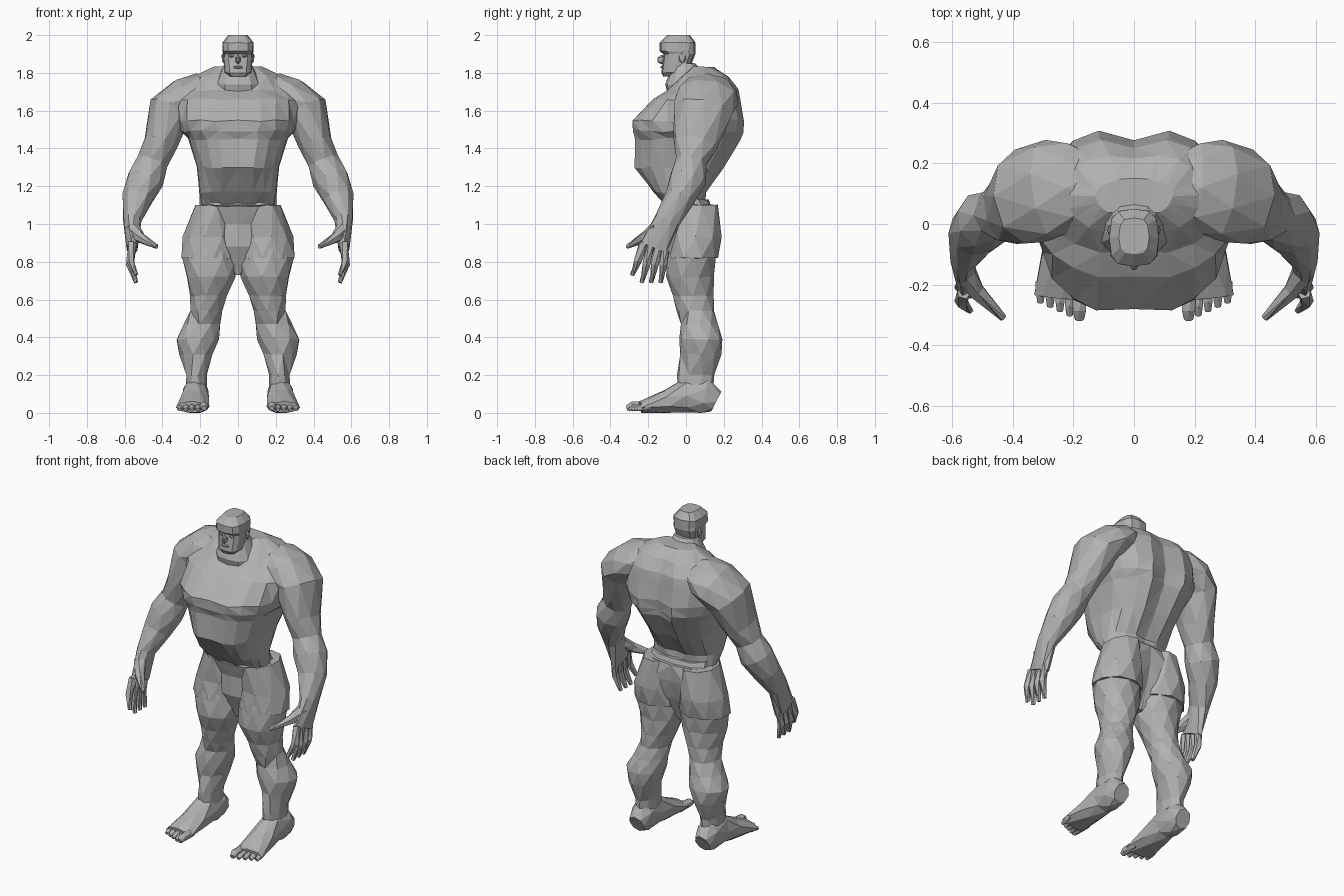
import bpy, bmesh, math, random
from mathutils import Vector, Matrix

random.seed(4)
cube = bpy.data.objects.get("Cube")
if cube:
    bpy.data.objects.remove(cube, do_unlink=True)

skin = bpy.data.materials.new("stone grey")
skin.use_nodes = True
skin.diffuse_color = (0.44, 0.44, 0.44, 1)
skin.node_tree.nodes["Principled BSDF"].inputs["Base Color"].default_value = skin.diffuse_color

UP = Vector((0, 0, 1))
BACK = Vector((0, 1, 0))


def finish(name, bm):
    """Turn one half into a faceted object mirrored across the body."""
    bmesh.ops.recalc_face_normals(bm, faces=bm.faces)
    bmesh.ops.triangulate(bm, faces=bm.faces, quad_method='SHORT_EDGE')
    mesh = bpy.data.meshes.new(name)
    bm.to_mesh(mesh)
    bm.free()
    mesh.materials.append(skin)
    obj = bpy.data.objects.new(name, mesh)
    bpy.context.collection.objects.link(obj)
    mirror = obj.modifiers.new("both sides", 'MIRROR')
    mirror.merge_threshold = 0.0005
    return obj


def jolt(size):
    """Small irregular offset that gives the facets a hand-cut look."""
    amount = size / 40
    return Vector([random.uniform(-amount, amount) for axis in "xyz"])


def skin_rings(bm, rings, closed):
    """Bridge successive rings of vertices and cap both ends."""
    for lower, upper in zip(rings, rings[1:]):
        count = len(lower)
        for i in range(count if closed else count - 1):
            j = (i + 1) % count
            bm.faces.new((lower[i], lower[j], upper[j], upper[i]))
    bm.faces.new(rings[0])
    bm.faces.new(rings[-1])


def trunk(name, levels, steps=6, power=0.8, cleft=0, spine=0):
    """Half loft of z, half width, front y, back y, with grooves that fade at the ends."""
    bm = bmesh.new()
    rings = []
    for k, (z, width, front, back) in enumerate(levels):
        ring = []
        fade = math.sin(math.pi * k / (len(levels) - 1))
        middle, depth = (front + back) / 2, (back - front) / 2
        for i in range(steps + 1):
            angle = math.pi * i / steps
            side, along = math.sin(angle), -math.cos(angle)
            x = width * side ** power
            y = middle + depth * math.copysign(abs(along) ** power, along)
            point = Vector((x, y, z)) + jolt(width)
            if i == 0:
                point = Vector((0, front + cleft * fade, z))
            elif i == steps:
                point = Vector((0, back - spine * fade, z))
            ring.append(bm.verts.new(point))
        rings.append(ring)
    skin_rings(bm, rings, closed=False)
    return finish(name, bm)


def limb(name, path, sides=9, hint=BACK, level=False):
    """Tube through x, y, z, side radius and, where it is not round, hint radius."""
    bm = bmesh.new()
    centres = [Vector(stop[:3]) for stop in path]
    last = len(path) - 1
    rings = []
    for k, stop in enumerate(path):
        tangent = (centres[min(k + 1, last)] - centres[max(k - 1, 0)]).normalized()
        if level:
            tangent = -UP
        v = (hint - tangent * hint.dot(tangent)).normalized()
        u = v.cross(tangent)
        wide, deep = stop[3], stop[-1]
        ring = []
        for i in range(sides):
            angle = math.tau * (i + 0.5 * (k % 2)) / sides
            offset = u * wide * math.cos(angle) + v * deep * math.sin(angle)
            ring.append(bm.verts.new(centres[k] + offset + jolt(wide)))
        rings.append(ring)
    skin_rings(bm, rings, closed=True)
    return finish(name, bm)


def lump(name, place, size):
    """Small faceted feature set into the surface."""
    bm = bmesh.new()
    matrix = Matrix.LocRotScale(Vector(place), None, Vector(size))
    bmesh.ops.create_icosphere(bm, subdivisions=1, radius=1, matrix=matrix)
    return finish(name, bm)


# Torso: waist, belly, chest shelf, shoulder slope and spine groove
trunk("torso", [
    (1.09, .2, -.1, .1),
    (1.17, .21, -.18, .11),
    (1.3, .22, -.28, .21),
    (1.45, .27, -.28, .3),
    (1.49, .3, -.3, .31),
    (1.55, .32, -.3, .32),
    (1.66, .33, -.19, .3),
    (1.71, .3, -.1, .28),
    (1.78, .23, -.03, .23),
    (1.83, .13, .03, .15)], steps=10, power=.86, cleft=.02, spine=.045)

# Neck with a broad throat, then the head
trunk("neck", [
    (1.64, .16, -.13, .15),
    (1.7, .13, -.1, .14),
    (1.74, .12, -.11, .13),
    (1.85, .07, -.07, .05)])
trunk("head", [
    (1.78, .045, -.12, -.02),
    (1.8, .07, -.13, .01),
    (1.9, .08, -.12, .05),
    (1.915, .083, -.14, .05),
    (1.96, .083, -.14, .05),
    (2, .05, -.1, .02)], power=.68)
lump("nose", (0, -.13, 1.87), (.016, .025, .025))
lump("lips", (0, -.12, 1.83), (.03, .018, .01))
lump("ears", (.078, -.02, 1.88), (.01, .02, .03))
lump("eyes", (.034, -.113, 1.89), (.017, .012, .01))

# Arms: shoulder cap, upper arm, elbow, forearm, wrist and palm
limb("arms", [
    (.12, .13, 1.71, .08, .1),
    (.2, .12, 1.7, .1, .15),
    (.28, .11, 1.67, .11, .17),
    (.36, .09, 1.6, .12, .16),
    (.41, .05, 1.43, .09, .12),
    (.45, .03, 1.33, .085),
    (.49, .01, 1.24, .1),
    (.53, -.03, 1.14, .083),
    (.56, -.1, 1.02, .05, .07),
    (.56, -.16, .87, .03, .085)])

# Fingers fan out from the palm, with an opposed thumb
for i, name in enumerate(("index", "middle", "ring", "little")):
    root = .04 * i - .225
    tip = .05 * i - .285
    low = .73 if name == "index" else .69
    limb(name + "_fingers", [
        (.56, root, .9, .024),
        (.57, (root + tip) / 2, (.88 + low) / 2, .022),
        (.54, tip, low, .012)], sides=5)
limb("thumbs", [
    (.56, -.15, .98, .04),
    (.52, -.22, .93, .03),
    (.43, -.31, .88, .012)], sides=6)

# Shorts: waistband, seat and flared legs
trunk("waistband", [
    (1.1, .2, -.12, .13),
    (1.13, .2, -.12, .12)])
trunk("shorts_seat", [
    (1.1, .21, -.1, .15),
    (1, .21, -.07, .18),
    (.88, .14, -.07, .15),
    (.73, .02, -.01, .06)], spine=.04)
limb("shorts_legs", [
    (.13, .04, 1.1, .1, .13),
    (.15, .05, .93, .14),
    (.156, .035, .82, .15, .134)], level=True)

# Legs: thigh, knee, calf and ankle
limb("legs", [
    (.15, .04, .95, .12),
    (.15, .03, .82, .146, .13),
    (.145, .02, .72, .13),
    (.155, .04, .62, .1, .11),
    (.17, .05, .54, .086, .1),
    (.19, .07, .47, .1),
    (.215, .08, .39, .117),
    (.22, .08, .31, .09, .11),
    (.22, .05, .2, .056, .1),
    (.22, .05, .07, .06, .09)], level=True)

# Feet run from heel to ball, then five toes
limb("feet", [
    (.225, .16, .06, .05, .06),
    (.225, .1, .09, .07, .1),
    (.225, 0, .09, .07, .09),
    (.23, -.1, .06, .08, .066),
    (.24, -.24, .03, .09, .03)], sides=8, hint=UP)
for i, name in enumerate(("big", "second", "third", "fourth", "small")):
    x = .18 + .032 * i
    end = .014 * i - .315
    r = .025 if name == "big" else .017
    limb(name + "_toes", [
        (x, -.19, .035, r),
        (x, end + .03, r + .01, r),
        (x, end, r, r * .6)], sides=6, hint=UP)
